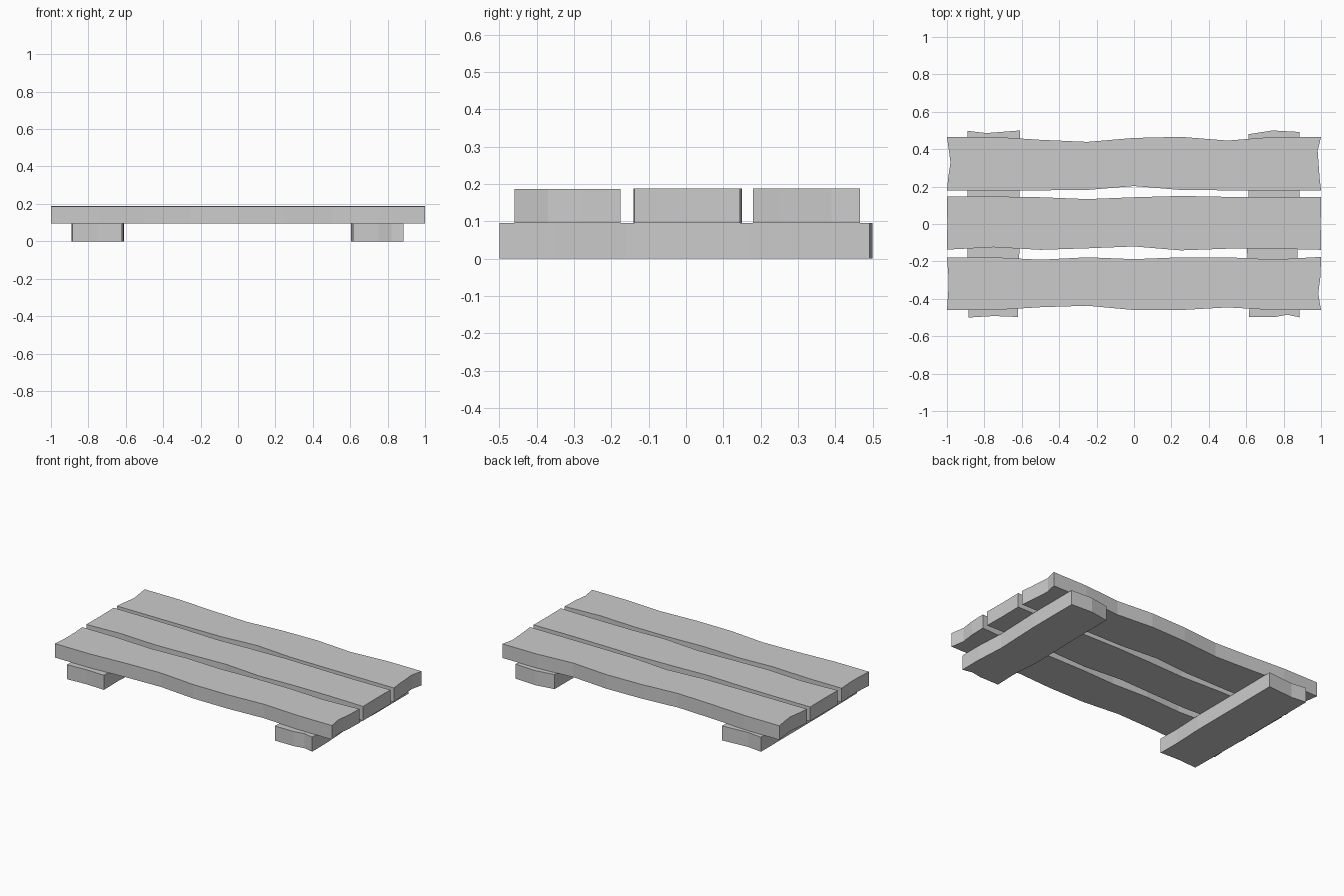
import bpy, bmesh

if "Cube" in bpy.data.objects:
    bpy.data.objects.remove(bpy.data.objects["Cube"])


def board(name, lower, right, upper, left, z0, z1):
    """Extrude a hand-cut outline (counter-clockwise edges) into a board."""
    bm = bmesh.new()
    outline = lower + right + upper[::-1] + left
    face = bm.faces.new([bm.verts.new((x, y, z0)) for x, y in outline])
    top = bmesh.ops.extrude_face_region(bm, geom=[face])["geom"]
    bmesh.ops.translate(bm, vec=(0, 0, z1 - z0),
                        verts=[g for g in top if isinstance(g, bmesh.types.BMVert)])
    bmesh.ops.recalc_face_normals(bm, faces=bm.faces)
    mesh = bpy.data.meshes.new(name)
    bm.to_mesh(mesh)
    bm.free()
    obj = bpy.data.objects.new(name, mesh)
    bpy.context.collection.objects.link(obj)


def wavy(ys):
    """Long plank edge sampled every quarter unit along x."""
    return [(-1 + 0.25 * i, y) for i, y in enumerate(ys)]


# Three top planks with worn edges
SEAM, TOP = 0.095, 0.187
board("front_plank",
      wavy([-.46, -.46, -.445, -.437, -.46, -.46, -.446, -.46, -.46]),
      [(.985, -.37), (.997, -.28)],
      wavy([-.178, -.178, -.191, -.178, -.188, -.178, -.178, -.19, -.176]),
      [(-.993, -.27), (-.993, -.36)], SEAM, TOP - .001)
board("middle_plank",
      wavy([-.137, -.124, -.138, -.130, -.120, -.141, -.132, -.132, -.138]),
      [(.998, 0)],
      wavy([.147, .147, .143, .133, .143, .150, .145, .142, .144]),
      [(-.998, 0)], SEAM, TOP + .001)
board("back_plank",
      wavy([.18, .18, .18, .182, .203, .182, .18, .18, .18]),
      [(.992, .25), (.982, .39)],
      wavy([.466, .466, .45, .439, .46, .466, .446, .466, .466]),
      [(-.981, .33), (-.993, .25)], SEAM, TOP)

# Two cross battens underneath
board("left_batten",
      [(-.885, -.5), (-.75, -.492), (-.62, -.497)],
      [(-.622, -.35), (-.613, -.15), (-.612, .2)],
      [(-.89, .498), (-.79, .486), (-.61, .5)],
      [(-.89, .2), (-.89, -.15)], 0, SEAM)
board("right_batten",
      [(.615, -.498), (.75, -.498), (.82, -.485), (.885, -.499)],
      [(.885, -.35), (.874, -.16), (.886, .16)],
      [(.613, .48), (.74, .5), (.886, .492)],
      [(.612, .16), (.605, -.15), (.62, -.35)], 0, SEAM)
